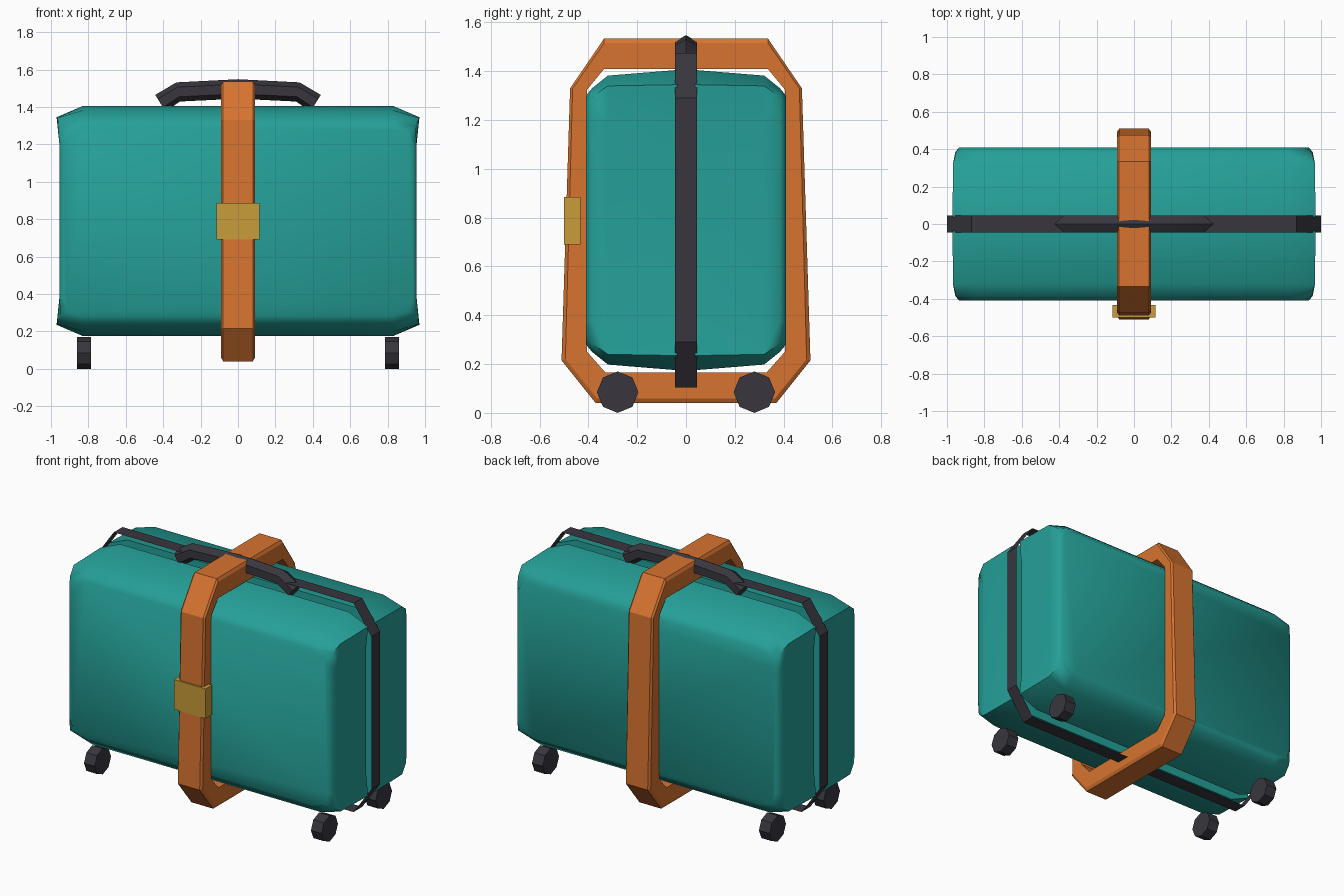
import bpy, bmesh, math
from mathutils import Vector

if "Cube" in bpy.data.objects:
    bpy.data.objects.remove(bpy.data.objects["Cube"])

CZ = 0.79  # height of the case centre


def mat(name, rgb):
    m = bpy.data.materials.new(name)
    m.diffuse_color = (*rgb, 1)
    m.use_nodes = True
    m.node_tree.nodes["Principled BSDF"].inputs["Base Color"].default_value = m.diffuse_color
    return m


TEAL = mat("teal shell", (0.0185, 0.352, 0.314))
ORANGE = mat("orange strap", (0.68, 0.175, 0.03))
DARK = mat("charcoal", (0.04, 0.037, 0.048))
GOLD = mat("brass", (0.58, 0.335, 0.043))


def make(name, rings, material, loop=False, caps=True, closed=True, smooth=None):
    """Skin a list of point rings; loop joins the last ring to the first."""
    bm = bmesh.new()
    vr = [[bm.verts.new(p) for p in r] for r in rings]
    n = len(vr[0])
    pairs = list(zip(vr, vr[1:])) + ([(vr[-1], vr[0])] if loop else [])
    for a, b in pairs:
        for i in range(n if closed else n - 1):
            j = (i + 1) % n
            bm.faces.new((a[i], a[j], b[j], b[i]))
    if caps and not loop:
        bm.faces.new(vr[0])
        bm.faces.new(vr[-1])
    bmesh.ops.recalc_face_normals(bm, faces=bm.faces)
    me = bpy.data.meshes.new(name)
    bm.to_mesh(me)
    bm.free()
    me.materials.append(material)
    ob = bpy.data.objects.new(name, me)
    bpy.context.collection.objects.link(ob)
    if smooth:
        bpy.ops.object.select_all(action='DESELECT')
        ob.select_set(True)
        bpy.context.view_layer.objects.active = ob
        bpy.ops.object.shade_smooth_by_angle(angle=math.radians(smooth))
    return ob


def outline(y, quarter):
    """Mirror a quarter outline (x, height from centre) into a full ring."""
    q = quarter
    pts = ([(x, z) for x, z in q] + [(-x, z) for x, z in reversed(q)]
           + [(-x, -z) for x, z in q] + [(x, -z) for x, z in reversed(q)])
    return [(x, y, CZ + z) for x, z in pts]


# two case shells with a narrow seam between them, corners flared slightly
LEVELS = [
    (0.037, [(0.955, 0.41), (0.97, 0.555), (0.83, 0.615)]),
    (0.32, [(0.955, 0.41), (0.968, 0.55), (0.83, 0.592)]),
    (0.385, [(0.955, 0.41), (0.95, 0.505), (0.83, 0.54)]),
    (0.41, [(0.935, 0.41), (0.91, 0.48), (0.82, 0.51)]),
]
for side, name in ((-1, "front_shell"), (1, "back_shell")):
    make(name, [outline(side * y, q) for y, q in LEVELS], TEAL, smooth=50)

# thin seam band running around the case
band = outline(0, [(1.0, 0.5), (0.87, 0.685)])
make("seam_band", [[(x, -0.045, z), (x, 0.045, z)] for x, _, z in band],
     DARK, loop=True, closed=False)

# strap ring around the middle, outer edges slightly chamfered
OUTER = [(0.335, 1.535), (0.475, 1.33), (0.51, 0.215), (0.37, 0.04)]
INNER = [(0.335, 1.41), (0.405, 1.325), (0.405, 0.25), (0.33, 0.165)]
OUTER += [(-y, z) for y, z in reversed(OUTER)]
INNER += [(-y, z) for y, z in reversed(INNER)]
rings = []
for (oy, oz), (iy, iz) in zip(OUTER, INNER):
    o, i = Vector((0, oy, oz)), Vector((0, iy, iz))
    m = o.lerp(i, 0.15)
    rings.append([(x, p.y, p.z) for x, p in
                  ((-0.079, o), (0.079, o), (0.09, m), (0.09, i), (-0.09, i), (-0.09, m))])
make("strap", rings, ORANGE, loop=True)

# buckle on the front of the strap
make("buckle", [[(x, y, z) for x, z in
                 ((-0.115, 0.69), (0.115, 0.69), (0.115, 0.885), (-0.115, 0.885))]
                for y in (-0.5, -0.433)], GOLD)

# six-sided carry handle swept along a bent path
PATH = [(0.415, 1.42), (0.32, 1.48), (0.0, 1.496)]
PATH += [(-x, z) for x, z in reversed(PATH[:-1])]
rings = []
for k, (x, z) in enumerate(PATH):
    a, b = PATH[max(k - 1, 0)], PATH[min(k + 1, len(PATH) - 1)]
    t = Vector((b[0] - a[0], 0, b[1] - a[1])).normalized()
    up = Vector((t.z, 0, -t.x))
    rings.append([Vector((x, 0, z)) + 0.052 * (up * math.cos(s) + Vector((0, 1, 0)) * math.sin(s))
                  for s in (math.radians(60 * i) for i in range(6))])
make("carry_handle", rings, DARK, smooth=35)

# four eight-sided wheels
for sx, lr in ((-1, "left"), (1, "right")):
    for sy, fb in ((-1, "front"), (1, "back")):
        make(f"{fb}_{lr}_wheel",
             [[(sx * x, sy * 0.28 + 0.085 * math.cos(i * math.pi / 4),
                0.085 + 0.085 * math.sin(i * math.pi / 4)) for i in range(8)]
              for x in (0.785, 0.862)], DARK)
